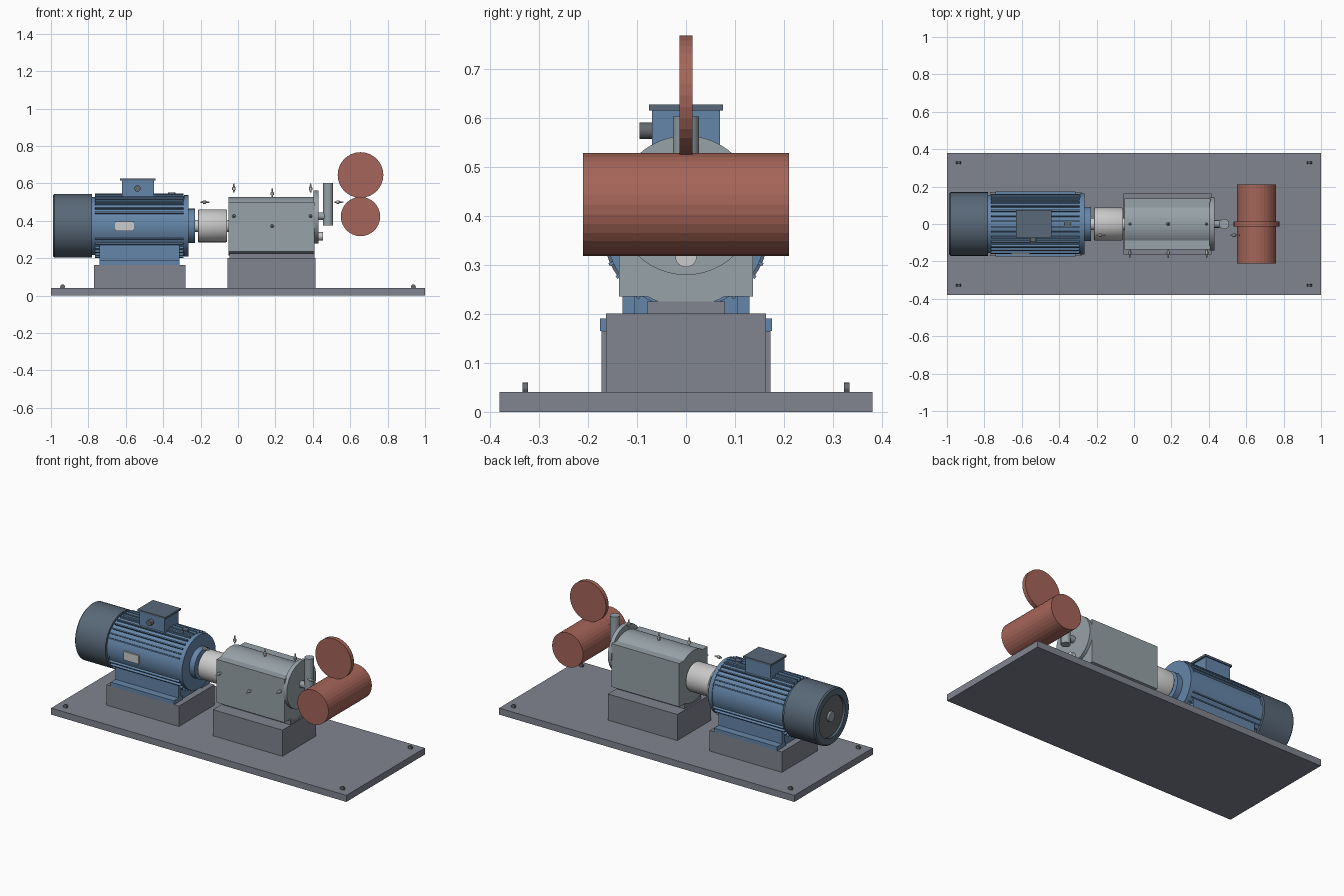
import bpy, bmesh
from math import pi, sin, cos, radians, asin
from mathutils import Matrix, Vector

if "Cube" in bpy.data.objects:
    bpy.data.objects.remove(bpy.data.objects["Cube"])


def mat(name, rgb):
    m = bpy.data.materials.new(name)
    m.diffuse_color = (*rgb, 1)
    m.use_nodes = True
    m.node_tree.nodes["Principled BSDF"].inputs["Base Color"].default_value = m.diffuse_color
    return m


BLUE = mat("motor_blue", (0.13, 0.24, 0.40))
SLATE = mat("dark_slate", (0.10, 0.14, 0.19))
BASE = mat("base_grey", (0.22, 0.23, 0.28))
CASE = mat("housing_grey", (0.31, 0.36, 0.39))
STEEL = mat("light_steel", (0.70, 0.70, 0.69))
DARK = mat("dark_metal", (0.13, 0.14, 0.15))
RED = mat("red", (0.38, 0.13, 0.10))
AXES = {"X": Matrix.Rotation(pi / 2, 4, 'Y'), "-Y": Matrix.Rotation(pi / 2, 4, 'X'),
        "Z": Matrix.Identity(4)}


def finish(name, bm, m):
    bmesh.ops.recalc_face_normals(bm, faces=bm.faces)
    me = bpy.data.meshes.new(name)
    bm.to_mesh(me)
    bm.free()
    me.materials.append(m)
    ob = bpy.data.objects.new(name, me)
    bpy.context.collection.objects.link(ob)
    return ob


def boxes(name, ranges, m):
    """Each range is x0, x1, y0, y1, z0, z1."""
    bm = bmesh.new()
    for x0, x1, y0, y1, z0, z1 in ranges:
        M = Matrix.Translation(((x0 + x1) / 2, (y0 + y1) / 2, (z0 + z1) / 2))
        bmesh.ops.create_cube(bm, size=1, matrix=M @ Matrix.Diagonal((x1 - x0, y1 - y0, z1 - z0, 1)))
    return finish(name, bm, m)


def lathe(name, profile, m, at=(0, 0, 0), axis="X", n=48, smooth=True):
    """Revolve (distance along axis, radius) points, capping the ends."""
    bm = bmesh.new()
    T = Matrix.Translation(at) @ AXES[axis]
    rings = [[bm.verts.new(T @ Vector((r * cos(2 * pi * i / n), r * sin(2 * pi * i / n), d)))
              for i in range(n)] for d, r in profile]
    for a, b in zip(rings, rings[1:]):
        for i in range(n):
            j = (i + 1) % n
            bm.faces.new((a[i], a[j], b[j], b[i]))
    bm.faces.new(rings[0])
    bm.faces.new(rings[-1])
    ob = finish(name, bm, m)
    if smooth:
        bpy.ops.object.select_all(action='DESELECT')
        ob.select_set(True)
        bpy.context.view_layer.objects.active = ob
        bpy.ops.object.shade_smooth_by_angle(angle=radians(30))
    return ob


def rod(name, d0, d1, r, m, at, axis="X", n=32, smooth=True):
    return lathe(name, [(d0, r), (d1, r)], m, at, axis, n, smooth)


# Base plate, pedestals and anchor bolts
boxes("base_plate", [(-1, 1, -.38, .38, 0, .04)], BASE)
boxes("motor_pedestal", [(-.77, -.28, -.172, .172, .04, .165)], BASE)
boxes("gearbox_pedestal", [(-.055, .415, -.163, .163, .04, .20)], BASE)
for sx in (-1, 1):
    for sy in (-1, 1):
        rod("anchor_bolt", -.006, .006, .013, DARK, (sx * .938, sy * .328, .047), "-Y", 12)

# Motor body, end shield and fan cover
AX = (0, 0, .373)
lathe("motor_body", [(-.78, .155), (-.765, .155), (-.765, .16), (-.29, .16), (-.29, .164),
                     (-.265, .164), (-.265, .092), (-.23, .092)], BLUE, AX)
lathe("fan_cover", [(-.975, .125), (-.99, .125), (-.99, .162), (-.982, .17), (-.78, .17)], SLATE, AX)
rod("fan_grille", -.976, -.97, .126, DARK, AX)
rod("fan_hub", -.988, -.97, .03, CASE, AX, n=24)

# Cooling fins, leaving the sides bare
bm = bmesh.new()
for k in range(36):
    a = (k + .5) * pi / 18
    if abs(sin(a)) < .3:
        continue
    M = (Matrix.Translation((-.528, 0, .373)) @ Matrix.Rotation(a, 4, 'X')
         @ Matrix.Translation((0, .163, 0)) @ Matrix.Diagonal((.475, .02, .007, 1)))
    bmesh.ops.create_cube(bm, size=1, matrix=M)
finish("cooling_fins", bm, BLUE)

# Motor feet, terminal box, plate and eyebolt
boxes("motor_feet", [r for s in (-1, 1) for r in
      ((-.74, -.312, *sorted((s * .09, s * .175)), .165, .19),
       (-.74, -.312, *sorted((s * .105, s * .13)), .19, .28))], BLUE)
boxes("motor_foot_web", [(-.73, -.32, -.11, .11, .165, .235)], BLUE)
boxes("terminal_box", [(-.62, -.45, -.069, .069, .51, .615)], BLUE)
boxes("terminal_box_lid", [(-.63, -.44, -.075, .075, .615, .627)], SLATE)
rod("cable_gland", .06, .095, .017, DARK, (-.538, 0, .573), "-Y", 16)
boxes("nameplate", [(-.658, -.556, -.167, -.15, .345, .397)], STEEL)
rod("lifting_eye", .53, .552, .02, SLATE, (-.355, 0, 0), "Z", 12)

# Shaft and coupling
rod("drive_shaft", -.24, -.04, .032, STEEL, AX)
lathe("coupling", [(-.214, .084), (-.21, .088), (-.065, .088), (-.058, .084)], STEEL, AX)

# Gearbox housing: block with a cylindrical crown and belly
def arc(z, s, n=12):
    """Points on the housing circle between its two crossings of height z."""
    t = asin(abs(z - .371) / .157)
    return [(.157 * cos(t + (pi - 2 * t) * i / n), .371 + s * .157 * sin(t + (pi - 2 * t) * i / n))
            for i in range(n + 1)]


profile = ([(.137, .235), (.137, .5)] + arc(.5, 1) + [(-.137, .5), (-.137, .235)] + arc(.235, -1)[::-1])
bm = bmesh.new()
f = bm.faces.new([bm.verts.new((-.05, y, z)) for y, z in profile])
ext = bmesh.ops.extrude_face_region(bm, geom=[f])
bmesh.ops.translate(bm, vec=(.46, 0, 0), verts=[v for v in ext["geom"] if isinstance(v, bmesh.types.BMVert)])
if f.is_valid and not any(len(e.link_faces) == 2 and f in e.link_faces for e in f.edges):
    bm.faces.new(list(f.verts))
finish("gearbox_housing", bm, CASE)
boxes("gearbox_seat", [(-.045, .41, -.08, .08, .195, .225)], BASE)

# Output end plate, stubs and vertical filter
rod("end_plate", .405, .43, .142, CASE, (0, 0, .421), n=48)
rod("upper_stub", .43, .47, .02, CASE, (0, 0, .425), n=24)
rod("lower_stub", .43, .455, .022, STEEL, (0, 0, .317), n=24)
lathe("filter_canister", [(.375, .027), (.602, .027)], CASE, (.482, 0, 0), "Z", 24)


# Small sensors: plug, collar and tapered tip
def sensor(at, axis):
    lathe("sensor", [(0, .004), (.012, .005), (.012, .009), (.026, .009), (.03, .005), (.048, .003)],
          STEEL, at, axis, 12)


for x, z in ((-.022, .552), (.183, .525), (.388, .552)):
    sensor((x, 0, z), "Z")
for x, z in ((-.022, .425), (.183, .372), (.388, .425)):
    sensor((x, -.134, z), "-Y")
for x in (-.2, .515):
    sensor((x, -.06, .5), "X")

# Red drum and disc
rod("red_drum", -.21, .21, .105, RED, (.655, 0, .423), "-Y", 32, False)
rod("red_disc", -.013, .013, .122, RED, (.655, 0, .645), "-Y", 32, False)
